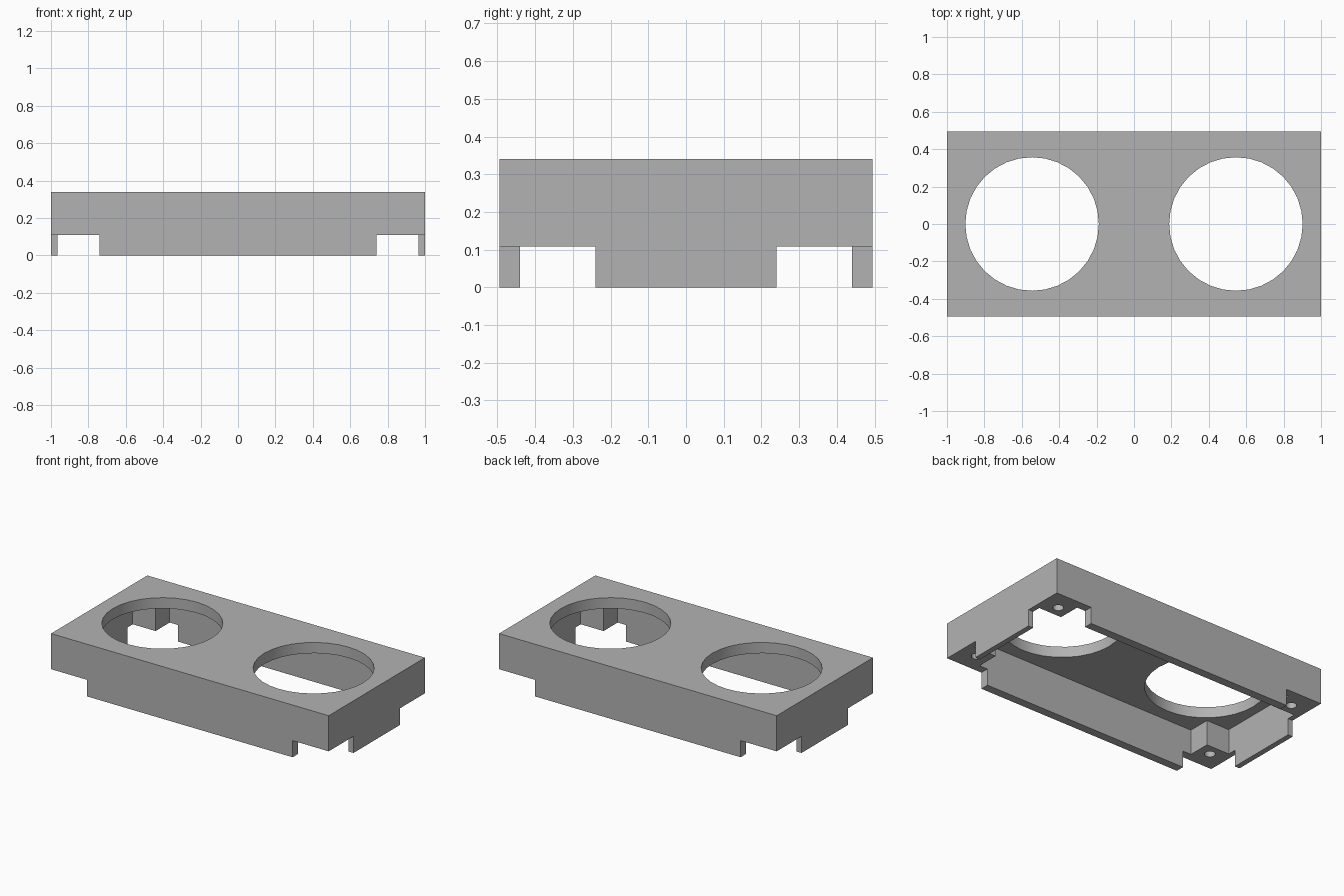
import bpy
import bmesh

if "Cube" in bpy.data.objects:
    bpy.data.objects.remove(bpy.data.objects["Cube"], do_unlink=True)

# Main dimensions: half length, half width, height, notch height, ceiling height
HX, HY, H = 1.0, 0.495, 0.34
NOTCH_Z, CEIL_Z = 0.108, 0.27
BELOW = -0.1

grey = bpy.data.materials.new("plain_grey")
grey.use_nodes = True
colour = (0.45, 0.45, 0.45, 1)
grey.diffuse_color = colour
grey.node_tree.nodes["Principled BSDF"].inputs["Base Color"].default_value = colour


def prism(name, outline, z0, z1):
    """Extrude a flat outline between two heights."""
    bm = bmesh.new()
    face = bm.faces.new([bm.verts.new((x, y, z0)) for x, y in outline])
    new = bmesh.ops.extrude_face_region(bm, geom=[face])["geom"]
    verts = [v for v in new if isinstance(v, bmesh.types.BMVert)]
    bmesh.ops.translate(bm, verts=verts, vec=(0, 0, z1 - z0))
    bmesh.ops.recalc_face_normals(bm, faces=bm.faces)
    mesh = bpy.data.meshes.new(name)
    bm.to_mesh(mesh)
    bm.free()
    obj = bpy.data.objects.new(name, mesh)
    bpy.context.collection.objects.link(obj)
    mesh.materials.append(grey)
    return obj


def box(name, x0, x1, y0, y1, z0, z1):
    return prism(name, [(x0, y0), (x1, y0), (x1, y1), (x0, y1)], z0, z1)


def cylinder(name, x, y, radius, z0, z1, sides):
    bpy.ops.mesh.primitive_cylinder_add(
        vertices=sides, radius=radius, depth=z1 - z0, location=(x, y, (z0 + z1) / 2))
    obj = bpy.context.object
    obj.name = name
    obj.data.materials.append(grey)
    return obj


def cut(body, cutter):
    mod = body.modifiers.new("cut", "BOOLEAN")
    mod.operation, mod.solver, mod.object = "DIFFERENCE", "EXACT", cutter
    bpy.context.view_layer.objects.active = body
    bpy.ops.object.modifier_apply(modifier=mod.name)
    bpy.data.objects.remove(cutter, do_unlink=True)


# Solid housing block
housing = box("housing", -HX, HX, -HY, HY, 0, H)

# Open underside, cross shaped so a solid screw boss stays in each corner
wx, wy, bx, by = 0.965, 0.44, 0.80, 0.295
quarter = [(wx, by), (bx, by), (bx, wy)]
cross = (quarter + [(-x, y) for x, y in reversed(quarter)]
         + [(-x, -y) for x, y in quarter] + [(x, -y) for x, y in reversed(quarter)])
cut(housing, prism("cavity_cutter", cross, BELOW, CEIL_Z))

# Corner notches and screw holes
for sx in (-1, 1):
    for sy in (-1, 1):
        xs = sorted((sx * 0.74, sx * 1.1))
        ys = sorted((sy * 0.24, sy * 0.6))
        cut(housing, box("notch_cutter", *xs, *ys, BELOW, NOTCH_Z))
        cut(housing, cylinder("screw_cutter", sx * (wx + bx) / 2, sy * (wy + by) / 2,
                              0.032, BELOW, CEIL_Z - 0.01, 24))

# Two large round openings through the top
for sx in (-1, 1):
    cut(housing, cylinder("opening_cutter", sx * 0.545, 0, 0.357, 0.2, 0.5, 32))

# Smooth the round walls, keep the edges sharp
bpy.ops.object.select_all(action="DESELECT")
housing.select_set(True)
bpy.context.view_layer.objects.active = housing
bpy.ops.object.shade_smooth_by_angle()
